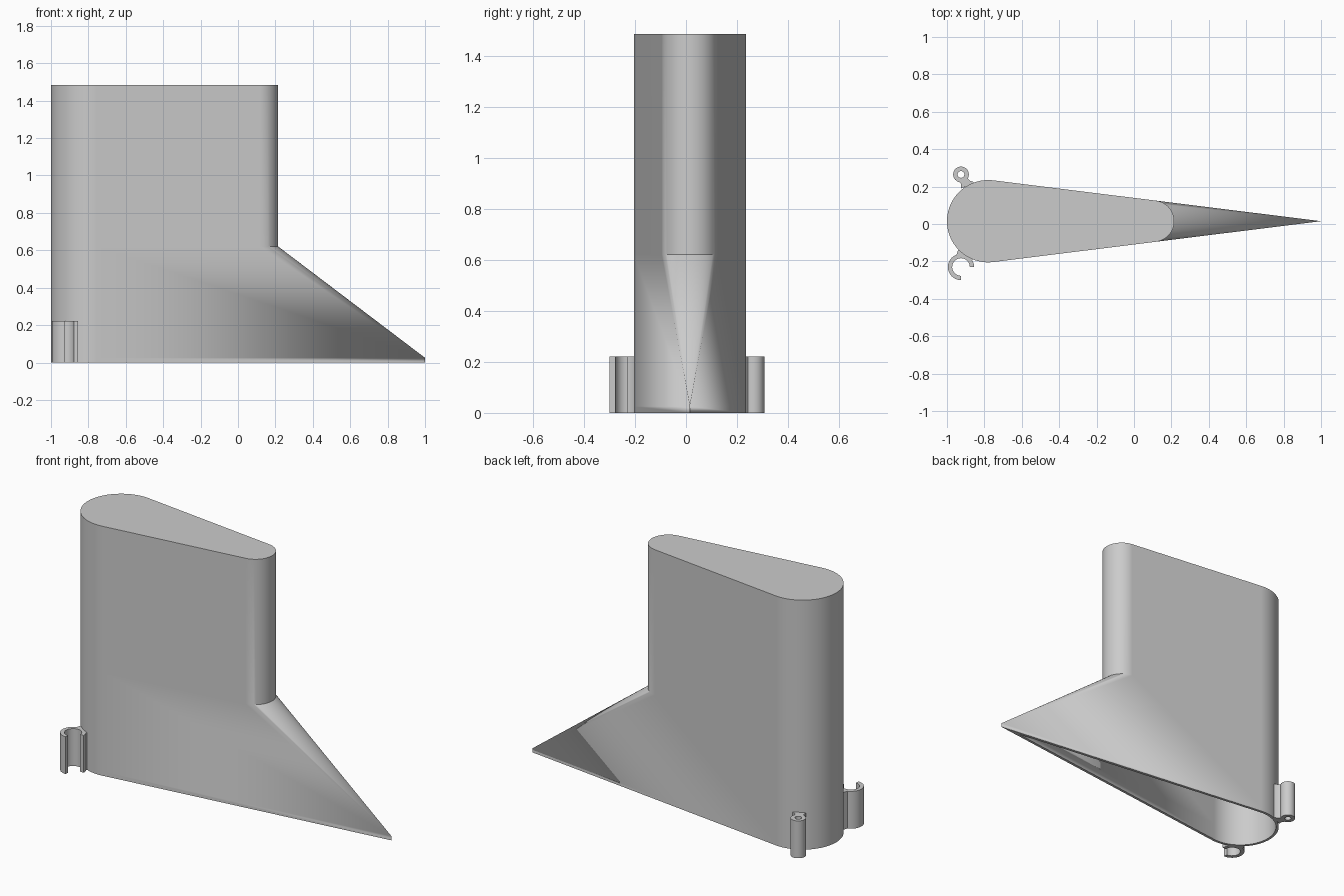
import bpy, bmesh, math

if "Cube" in bpy.data.objects:
    bpy.data.objects.remove(bpy.data.objects["Cube"])

CY = 0.015                    # centre line of the fin
NOSE_X, NOSE_R = -0.78, 0.22  # big rounded end
CLIP_H = 0.222

grey = bpy.data.materials.new("plain grey")
grey.diffuse_color = (0.6, 0.6, 0.6, 1)
grey.use_nodes = True
grey.node_tree.nodes["Principled BSDF"].inputs["Base Color"].default_value = grey.diffuse_color


def finish(name, bm):
    bmesh.ops.remove_doubles(bm, verts=bm.verts, dist=1e-5)
    bmesh.ops.recalc_face_normals(bm, faces=bm.faces)
    mesh = bpy.data.meshes.new(name)
    bm.to_mesh(mesh)
    bm.free()
    mesh.materials.append(grey)
    ob = bpy.data.objects.new(name, mesh)
    bpy.context.collection.objects.link(ob)
    bpy.ops.object.select_all(action='DESELECT')
    ob.select_set(True)
    bpy.context.view_layer.objects.active = ob
    bpy.ops.object.shade_smooth_by_angle(angle=math.radians(30))
    mod = ob.modifiers.new("flat sides", 'WEIGHTED_NORMAL')
    mod.keep_sharp = True
    return ob


def arc(cx, cy, r, a0, a1, n):
    return [(cx + r * math.cos(a0 + (a1 - a0) * i / n),
             cy + r * math.sin(a0 + (a1 - a0) * i / n)) for i in range(n + 1)]


def teardrop(nose_r, tip_x, end_x):
    """Round nose and smaller round tail, both tangent to a wedge ending at tip_x."""
    s = nose_r / (tip_x - NOSE_X)
    a = math.pi / 2 - math.asin(s)
    tail_c = tip_x - (tip_x - end_x) / (1 - s)
    tail_r = (tip_x - tail_c) * s
    return (arc(NOSE_X, CY, nose_r, a, 2 * math.pi - a, 40)
            + arc(tail_c, CY, tail_r, -a, a, 28))


def extrude(name, loops):
    """Upright prism for each outline, from the floor to the clip height."""
    bm = bmesh.new()
    for pts in loops:
        f = bm.faces.new([bm.verts.new((x, y, 0)) for x, y in pts])
        ext = bmesh.ops.extrude_face_region(bm, geom=[f], use_keep_orig=True)
        for v in ext["geom"]:
            if isinstance(v, bmesh.types.BMVert):
                v.co.z = CLIP_H
    return finish(name, bm)


# Hollow fin body: outer skin downwards, across the rim, inner skin upwards
outer = (NOSE_R, 1.0)
inner = (NOSE_R - 0.016, 0.87)
sections = [(outer, 0.215, 1.485), (outer, 0.215, 0.62), (outer, 1.0, 0.025),
            (outer, 1.0, 0.0), (inner, 0.87, 0.0), (inner, 0.87, 0.10),
            (inner, 0.199, 0.605), (inner, 0.199, 1.469)]
bm = bmesh.new()
rings = [[bm.verts.new((x, y, z)) for x, y in teardrop(r, tip, end)]
         for (r, tip), end, z in sections]
for lo, hi in zip(rings, rings[1:]):
    n = len(lo)
    for i in range(n):
        j = (i + 1) % n
        bm.faces.new((lo[i], lo[j], hi[j], hi[i]))
bm.faces.new(rings[0])
bm.faces.new(rings[-1])
finish("fin_body", bm)

# Eyelet tube on the back side
bm = bmesh.new()
N = 32
tube = [[bm.verts.new((x, y, z)) for x, y in arc(-0.925, 0.265, r, 0, 2 * math.pi, N)[:-1]]
        for r, z in ((0.042, 0), (0.042, CLIP_H), (0.018, CLIP_H), (0.018, 0))]
for k in range(4):
    a, b = tube[k], tube[(k + 1) % 4]
    for i in range(N):
        j = (i + 1) % N
        bm.faces.new((a[i], a[j], b[j], b[i]))
finish("eyelet_tube", bm)
extrude("eyelet_neck", [[(-0.925, 0.19), (-0.86, 0.217), (-0.857, 0.224),
                         (-0.878, 0.232), (-0.892, 0.246), (-0.915, 0.236),
                         (-0.938, 0.228), (-0.925, 0.215)]])

# Open C-shaped clip on the front side, with its web to the body
c_outline = (arc(-0.925, -0.23, 0.07, 0, 1.5 * math.pi, 36)
             + arc(-0.925, -0.23, 0.047, 1.5 * math.pi, 0, 36))
extrude("snap_clip", [c_outline])
extrude("snap_clip_web", [[(-0.94, -0.138), (-0.95, -0.168), (-0.92, -0.175),
                           (-0.89, -0.18), (-0.868, -0.196), (-0.858, -0.187),
                           (-0.9, -0.163)]])
